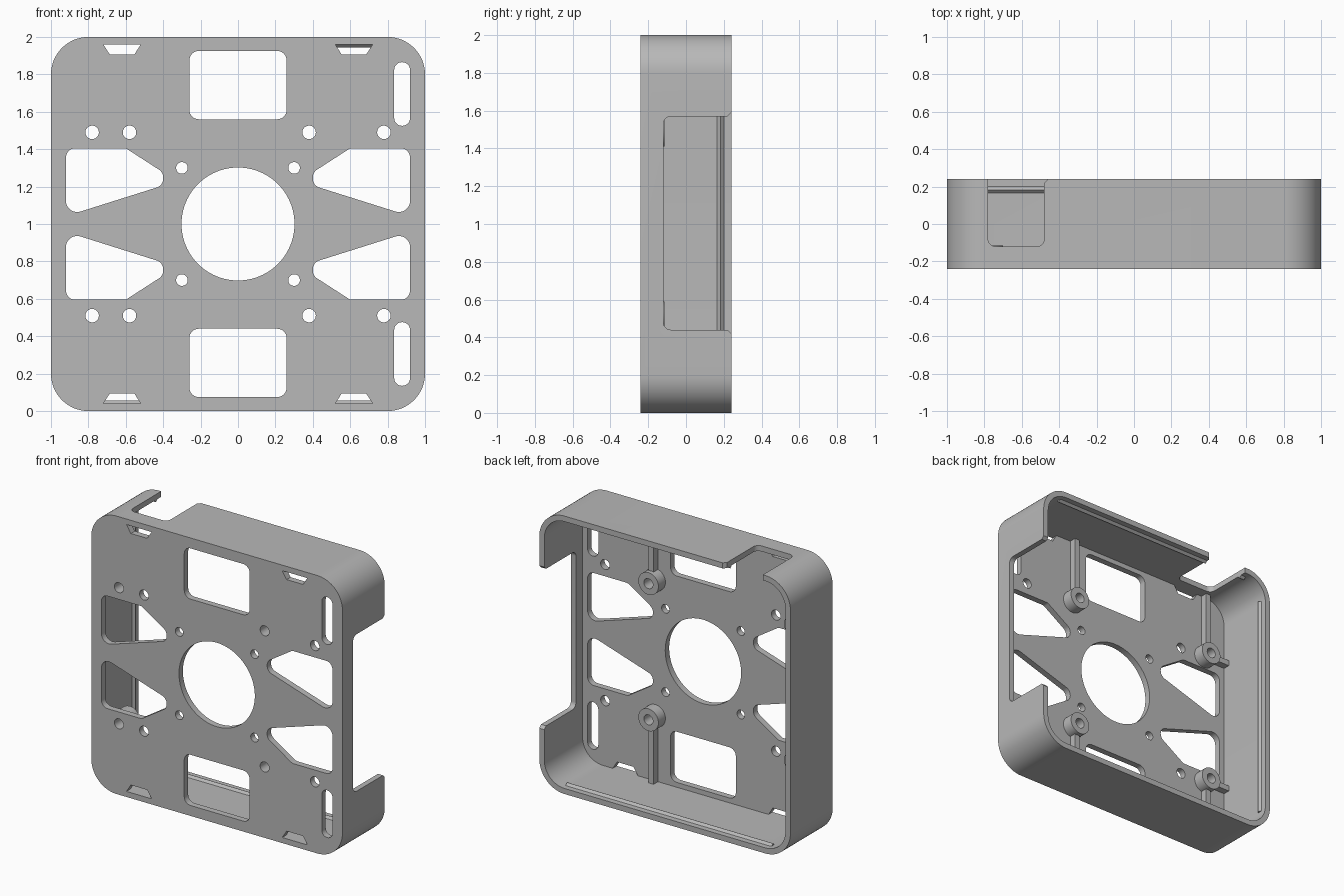
import bpy, bmesh, math
from mathutils import Vector

cube = bpy.data.objects.get("Cube")
if cube:
    bpy.data.objects.remove(cube, do_unlink=True)

grey = bpy.data.materials.new("matte_grey")
grey.use_nodes = True
colour = (0.48, 0.48, 0.48, 1)
grey.diffuse_color = colour
grey.node_tree.nodes["Principled BSDF"].inputs["Base Color"].default_value = colour

WALL = 0.04
FRONT, FLOOR, BACK = -0.24, -0.195, 0.24


def rounded(points, steps=8):
    """Outline from (a, b, fillet radius) corners."""
    out = []
    for i, (a, b, r) in enumerate(points):
        p = Vector((a, b))
        if r == 0:
            out.append(p)
            continue
        u = (Vector(points[i - 1][:2]) - p).normalized()
        v = (Vector(points[(i + 1) % len(points)][:2]) - p).normalized()
        half = u.angle(v) / 2
        centre = p + (u + v).normalized() * (r / math.sin(half))
        start = p + u * (r / math.tan(half)) - centre
        end = p + v * (r / math.tan(half)) - centre
        sweep = start.angle(end)
        for k in range(steps + 1):
            t = k / steps
            out.append(centre + (start * math.sin((1 - t) * sweep)
                                 + end * math.sin(t * sweep)) / math.sin(sweep))
    return out


def rect(a0, a1, b0, b1, r=0.0, steps=8):
    return rounded([(a0, b0, r), (a1, b0, r), (a1, b1, r), (a0, b1, r)], steps)


def circle(a, b, r, n=32):
    return [Vector((a + r * math.cos(math.tau * k / n), b + r * math.sin(math.tau * k / n)))
            for k in range(n)]


def flip_x(loop):
    return [Vector((-p.x, p.y)) for p in loop]


def flip_z(loop):
    return [Vector((p.x, 2 - p.y)) for p in loop]


def prism(name, loops, axis, lo, hi):
    """Extrude outlines along an axis between two positions."""
    place = {"x": lambda p, t: (t, p.x, p.y),
             "y": lambda p, t: (p.x, t, p.y),
             "z": lambda p, t: (p.x, p.y, t)}[axis]
    bm = bmesh.new()
    for loop in loops:
        low = [bm.verts.new(place(p, lo)) for p in loop]
        high = [bm.verts.new(place(p, hi)) for p in loop]
        bm.faces.new(low)
        bm.faces.new(high[::-1])
        for i in range(len(loop)):
            bm.faces.new((low[i - 1], high[i - 1], high[i], low[i]))
    bmesh.ops.recalc_face_normals(bm, faces=bm.faces)
    mesh = bpy.data.meshes.new(name)
    bm.to_mesh(mesh)
    bm.free()
    mesh.materials.append(grey)
    obj = bpy.data.objects.new(name, mesh)
    bpy.context.collection.objects.link(obj)
    return obj


def activate(obj):
    bpy.ops.object.select_all(action="DESELECT")
    obj.select_set(True)
    bpy.context.view_layer.objects.active = obj


def cut(obj, cutters):
    activate(obj)
    for cutter in cutters:
        mod = obj.modifiers.new("cut", "BOOLEAN")
        mod.operation = "DIFFERENCE"
        mod.solver = "EXACT"
        mod.object = cutter
        bpy.ops.object.modifier_apply(modifier=mod.name)


def smooth(obj):
    activate(obj)
    bpy.ops.object.shade_smooth_by_angle(angle=math.radians(30))


# Tray body and its inner cavity
shell = prism("case_shell", [rect(-1, 1, 0, 2, 0.2, 16)], "y", FRONT, BACK)
cavity = prism("cavity_cutter", [rect(-1 + WALL, 1 - WALL, WALL, 2 - WALL, 0.2 - WALL, 16)],
               "y", FLOOR, 0.4)

# Openings in the front plate
window = rect(-0.26, 0.26, 1.56, 1.925, 0.05)
slot = rect(0.835, 0.92, 1.525, 1.865, 0.042)
vent = rounded([(0.92, 1.405, 0.05), (0.6, 1.405, 0.04), (0.4, 1.276, 0.05),
                (0.4, 1.206, 0.05), (0.92, 1.042, 0.06)])
clip = rounded([(0.52, 1.96, 0), (0.72, 1.96, 0), (0.685, 1.905, 0), (0.555, 1.905, 0)])
upper = [window, slot, vent, flip_x(vent), clip, flip_x(clip)]
openings = prism("opening_cutter",
                 upper + [flip_z(o) for o in upper] + [circle(0, 1, 0.302, 96)],
                 "y", -0.3, -0.15)

# Screw holes
holes = [circle(x, 1.49, 0.036) for x in (-0.78, -0.58, 0.38, 0.78)]
holes += [circle(x, 1.3, 0.031) for x in (-0.3, 0.3)]
screw_holes = prism("screw_hole_cutter", holes + [flip_z(h) for h in holes], "y", -0.3, -0.05)

# Cable notches in the side and top walls
side_notch = prism("side_notch_cutter", [rounded([
    (-0.12, 0.44, 0.04), (0.22, 0.44, 0), (0.25, 0.41, 0), (0.3, 0.41, 0),
    (0.3, 1.6, 0), (0.25, 1.6, 0), (0.22, 1.57, 0), (-0.12, 1.57, 0.04)])],
    "x", 0.93, 1.1)
top_notch = prism("top_notch_cutter", [rounded([
    (-0.78, -0.12, 0.04), (-0.48, -0.12, 0.04), (-0.48, 0.22, 0),
    (-0.45, 0.25, 0), (-0.45, 0.3, 0), (-0.78, 0.3, 0)])],
    "z", 1.92, 2.1)
cut(shell, [cavity, openings, screw_holes, side_notch, top_notch])
smooth(shell)

# Screw standoffs with bracing ribs to the nearest walls
RIB = 0.02
for x, side in ((0.38, "left"), (-0.78, "right")):
    for z, level, wall in ((1.49, "upper", 1.97), (0.51, "lower", 0.03)):
        tag = f"{level}_{side}"
        standoff = prism(f"standoff_{tag}", [circle(x, z, 0.08, 40)], "y", FLOOR - 0.01, -0.115)
        cut(standoff, [screw_holes])
        smooth(standoff)
        near = z + math.copysign(0.07, wall - z)
        prism(f"standoff_rib_{tag}", [rect(x - RIB, x + RIB, min(near, wall), max(near, wall))],
              "y", FLOOR - 0.01, -0.145)
        if side == "right":
            prism(f"side_rib_{tag}", [rect(-0.97, x - 0.07, z - RIB, z + RIB)],
                  "y", FLOOR - 0.01, -0.145)

# Snap ridges inside the rim
ridge = [Vector(p) for p in ((0.165, 0.035), (0.165, WALL), (0.182, 0.056),
                             (0.2, WALL), (0.2, 0.035))]
prism("snap_ridge_bottom", [ridge], "x", -0.82, 0.82)
prism("snap_ridge_top", [flip_z(ridge)], "x", -0.48, 0.82)
prism("snap_ridge_top_end", [flip_z(ridge)], "x", -0.82, -0.78)
prism("snap_ridge_side", [[Vector((p.y - 1, p.x)) for p in ridge]], "z", 0.18, 1.82)

for cutter in (cavity, openings, screw_holes, side_notch, top_notch):
    bpy.data.objects.remove(cutter, do_unlink=True)
